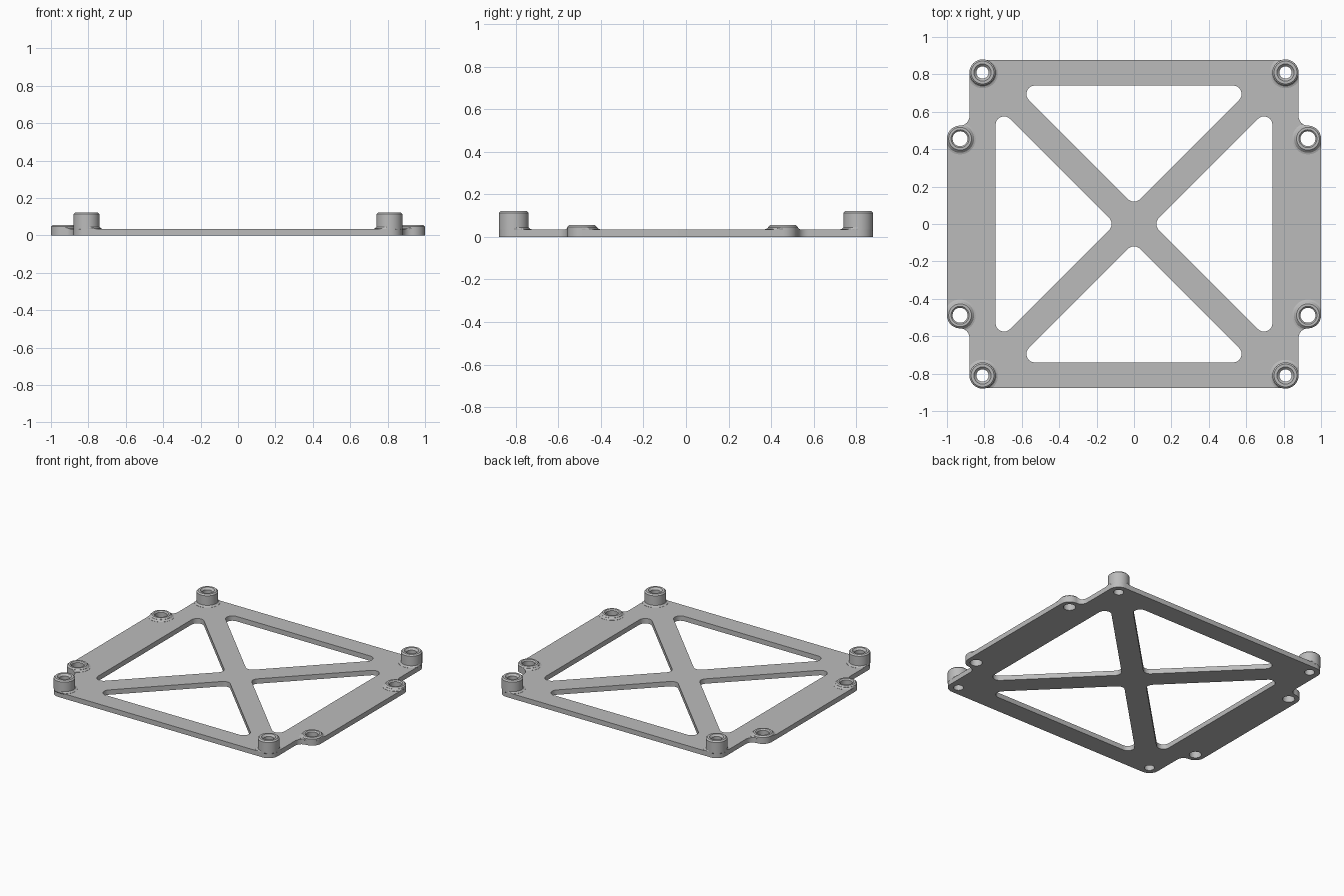
import bpy, bmesh
from math import pi, sin, cos, radians

cube = bpy.data.objects.get("Cube")
if cube:
    bpy.data.objects.remove(cube)

T = 0.035                  # plate thickness
X, Y = 0.88, 0.878         # half size of the main frame
R = 0.07                   # boss and corner radius
POST = 0.81                # corner post offset
EAR_X, EAR_BACK, EAR_FRONT = 0.93, 0.456, -0.488
POST_HOLE, EAR_HOLE = 0.033, 0.04

gray = bpy.data.materials.new("plain gray")
gray.use_nodes = True
gray.diffuse_color = (0.5, 0.5, 0.5, 1)
gray.node_tree.nodes["Principled BSDF"].inputs["Base Color"].default_value = (0.5, 0.5, 0.5, 1)


def arc(cx, cy, r, start, end, n=10):
    return [(cx + r * cos(radians(start + (end - start) * i / n)),
             cy + r * sin(radians(start + (end - start) * i / n))) for i in range(n + 1)]


def add(name, mesh):
    ob = bpy.data.objects.new(name, mesh)
    bpy.context.collection.objects.link(ob)
    if not mesh.materials:
        mesh.materials.append(gray)
    return ob


def smooth(ob):
    bpy.ops.object.select_all(action='DESELECT')
    ob.select_set(True)
    bpy.context.view_layer.objects.active = ob
    bpy.ops.object.shade_smooth_by_angle(angle=radians(30))


def extrude_outlines(name, loops, bottom, top):
    """Fill closed outlines (inner ones become holes) and give them thickness."""
    cu = bpy.data.curves.new(name + " curve", 'CURVE')
    cu.dimensions, cu.fill_mode = '2D', 'BOTH'
    cu.extrude = (top - bottom) / 2
    for pts in loops:
        sp = cu.splines.new('POLY')
        sp.points.add(len(pts) - 1)
        for p, (x, y) in zip(sp.points, pts):
            p.co = (x, y, 0, 1)
        sp.use_cyclic_u = True
    tmp = bpy.data.objects.new(name + " curve", cu)
    bpy.context.collection.objects.link(tmp)
    deps = bpy.context.evaluated_depsgraph_get()
    me = bpy.data.meshes.new_from_object(tmp.evaluated_get(deps))
    bpy.data.objects.remove(tmp)
    bm = bmesh.new()
    bm.from_mesh(me)
    bmesh.ops.remove_doubles(bm, verts=bm.verts, dist=1e-5)
    bmesh.ops.translate(bm, verts=bm.verts, vec=(0, 0, (top + bottom) / 2))
    bmesh.ops.recalc_face_normals(bm, faces=bm.faces)
    bm.to_mesh(me)
    bm.free()
    return add(name, me)


def lathe(name, profile, x, y, closed=False, n=40):
    """Turn an (r, z) profile around a vertical axis at x, y."""
    bm = bmesh.new()
    rings = [[bm.verts.new((x + r * cos(2 * pi * i / n), y + r * sin(2 * pi * i / n), z))
              for i in range(n)] for r, z in profile]
    pairs = list(zip(rings, rings[1:])) + ([(rings[-1], rings[0])] if closed else [])
    for a, b in pairs:
        for i in range(n):
            j = (i + 1) % n
            bm.faces.new((a[i], a[j], b[j], b[i]))
    if closed:
        bmesh.ops.recalc_face_normals(bm, faces=bm.faces)
    me = bpy.data.meshes.new(name)
    bm.to_mesh(me)
    bm.free()
    return add(name, me)


# Outer outline: right half counter-clockwise, then turned for the left half
def half_outline():
    pts = arc(X - R, -Y + R, R, -90, 0)
    f = EAR_X - X
    pts += arc(EAR_X, EAR_FRONT - R - f, f, 180, 90)
    pts += arc(EAR_X, EAR_FRONT, R, -90, 0)[1:]
    pts += arc(EAR_X, EAR_BACK, R, 0, 90)
    pts += arc(EAR_X, EAR_BACK + R + f, f, 270, 180)[1:]
    return pts + arc(X - R, Y - R, R, 0, 90)


right = half_outline()
outline = right + [(-x, y) for x, y in reversed(right)]

# Four rounded triangular windows between the diagonal braces
EDGE, GAP, FR = 0.74, 0.101, 0.045
corner_x = EDGE - GAP - FR * 2.414
window = (arc(0, GAP + FR * 1.414, FR, 225, 315)
          + arc(corner_x, EDGE - FR, FR, -45, 90)
          + arc(-corner_x, EDGE - FR, FR, 90, 225))
windows = []
for k in range(4):
    c, s = round(cos(k * pi / 2)), round(sin(k * pi / 2))
    windows.append([(c * x - s * y, s * x + c * y) for x, y in window])

posts = [(sx * POST, sy * POST) for sx in (-1, 1) for sy in (-1, 1)]
ears = [(sx * EAR_X, y) for sx in (-1, 1) for y in (EAR_FRONT, EAR_BACK)]
holes = [arc(x, y, r, 0, 351, 39)
         for spots, r in ((posts, POST_HOLE), (ears, EAR_HOLE)) for x, y in spots]

smooth(extrude_outlines("base_plate", [outline] + windows + holes, 0, T))

# Helper used to trim the collars flush with the plate edge
trim = extrude_outlines("collar_trim_helper", [outline], -0.1, 0.2)
trim.hide_render = True
trim.hide_viewport = True


def boss(name, x, y, top, hole, rim):
    bevel = 0.009
    smooth(lathe(name, [(R, T), (R, top - bevel), (R - bevel, top), (rim, top),
                        (hole, top - (rim - hole)), (hole, T)], x, y))
    collar = lathe(name + "_collar", [(0.06, T - 0.005), (0.084, T - 0.005), (0.084, T + 0.001),
                                      (0.075, T + 0.004), (0.069, T + 0.011), (0.06, T + 0.011)],
                   x, y, closed=True)
    mod = collar.modifiers.new("trim", 'BOOLEAN')
    mod.operation, mod.solver, mod.object = 'INTERSECT', 'EXACT', trim
    smooth(collar)


def label(x, y):
    return ("back" if y > 0 else "front") + ("_left" if x > 0 else "_right")


# Tall corner posts and low side bosses
for x, y in posts:
    boss(label(x, y) + "_post", x, y, 0.122, POST_HOLE, 0.046)
for x, y in ears:
    boss(label(x, y) + "_side_boss", x, y, 0.055, EAR_HOLE, 0.048)
